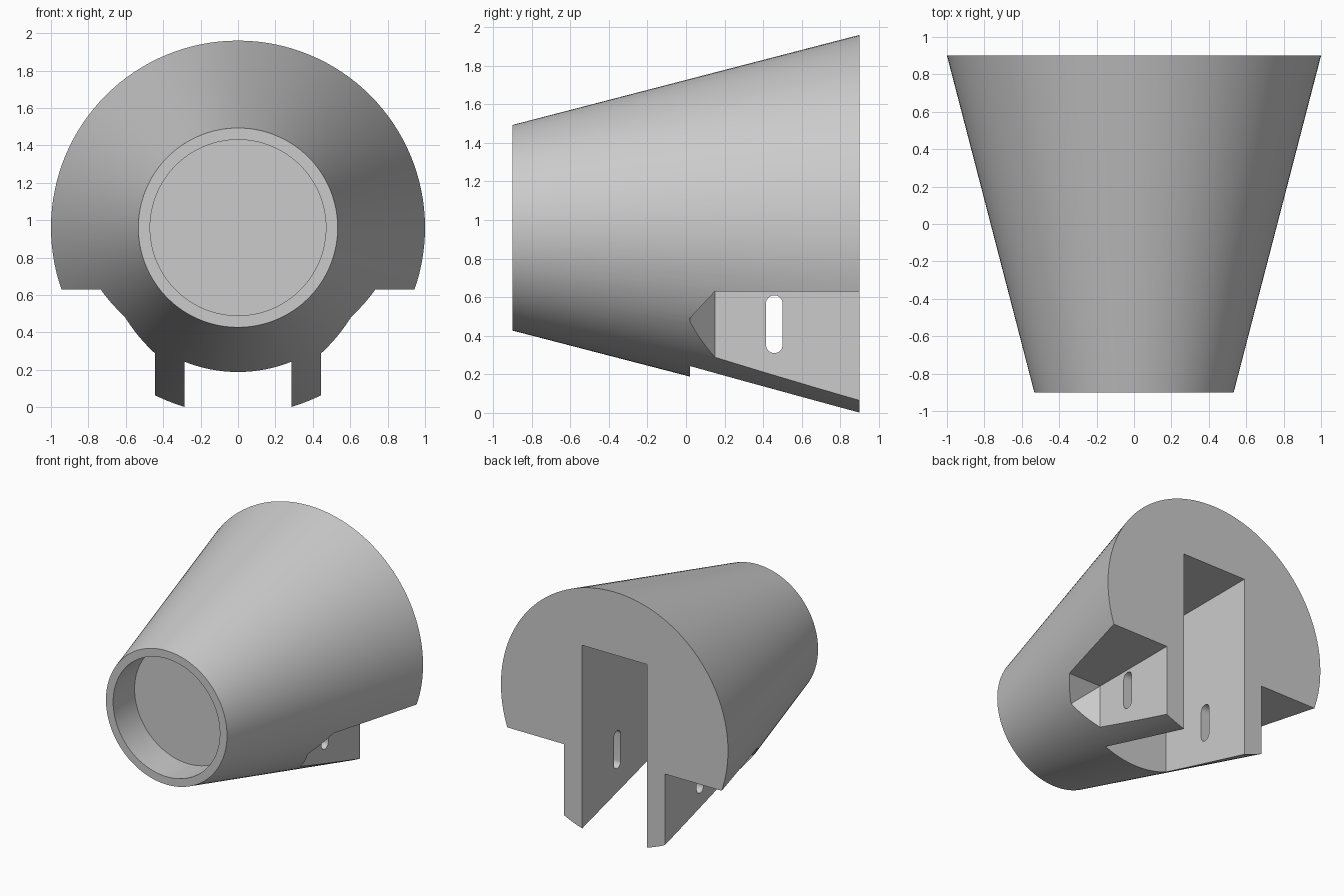
import bpy, bmesh, math
from mathutils import Matrix, Vector

if "Cube" in bpy.data.objects:
    bpy.data.objects.remove(bpy.data.objects["Cube"])

AXIS_Z = 0.96
FRONT, BACK = -0.9, 0.9

grey = bpy.data.materials.new("light grey")
grey.use_nodes = True
grey.diffuse_color = (0.6, 0.6, 0.6, 1)
grey.node_tree.nodes["Principled BSDF"].inputs["Base Color"].default_value = grey.diffuse_color


def loft(name, rings):
    """Closed solid through matching rings of points."""
    bm = bmesh.new()
    rows = [[bm.verts.new(p) for p in ring] for ring in rings]
    for a, b in zip(rows, rows[1:]):
        for i in range(len(a)):
            j = (i + 1) % len(a)
            bm.faces.new((a[i], a[j], b[j], b[i]))
    bm.faces.new(rows[0])
    bm.faces.new(rows[-1])
    bmesh.ops.recalc_face_normals(bm, faces=bm.faces)
    mesh = bpy.data.meshes.new(name)
    bm.to_mesh(mesh)
    bm.free()
    mesh.materials.append(grey)
    ob = bpy.data.objects.new(name, mesh)
    bpy.context.collection.objects.link(ob)
    return ob


def circle(radius, y, n=128):
    return [(radius * math.cos(math.tau * i / n), y,
             AXIS_Z + radius * math.sin(math.tau * i / n)) for i in range(n)]


def rect(x0, x1, z0, z1, y):
    return [(x0, y, z0), (x1, y, z0), (x1, y, z1), (x0, y, z1)]


def oblong(x, y, z, radius, half, n=16):
    """Upright rounded slot outline in the y-z plane."""
    pts = []
    for side in (1, -1):
        for i in range(n + 1):
            a = math.pi * i / n
            pts.append((x, y + side * radius * math.cos(a),
                        z + side * (half + radius * math.sin(a))))
    return pts


# Tapered body
body = loft("tapered_body", [circle(0.533, FRONT), circle(1.0, BACK)])

# Round recess in the small end, and the rear slot between the two legs
cutters = [
    loft("front_recess_cutter", [circle(0.47, FRONT - 0.1), circle(0.47, FRONT + 0.27)]),
    loft("rear_slot_cutter", [rect(-0.285, 0.285, -0.5, 1.46, y) for y in (0.02, 1.2)]),
]

# Side notches with tapered front ends
for side, word in ((1, "left"), (-1, "right")):
    cutters.append(loft(word + "_notch_cutter", [
        rect(side * 0.6, side * 1.5, -0.5, 0.49, 0.02),
        rect(side * 0.445, side * 1.5, -0.5, 0.63, 0.15),
        rect(side * 0.445, side * 1.5, -0.5, 0.63, 1.2)]))

# Oblong pin hole through both legs
cutters.append(loft("pin_hole_cutter",
                    [oblong(x, 0.458, 0.46, 0.043, 0.107) for x in (-0.6, 0.6)]))

for cutter in cutters:
    mod = body.modifiers.new(cutter.name, "BOOLEAN")
    mod.operation = "DIFFERENCE"
    mod.solver = "EXACT"
    mod.object = cutter
    cutter.hide_render = True

# Bake the cuts and remove the cutters
bpy.context.view_layer.update()
cut_mesh = bpy.data.meshes.new_from_object(
    body.evaluated_get(bpy.context.evaluated_depsgraph_get()))
body.modifiers.clear()
body.data = cut_mesh
for cutter in cutters:
    bpy.data.objects.remove(cutter)

# One flat colour, smooth cone with sharp edges
cut_mesh.materials.clear()
cut_mesh.materials.append(grey)
for face in cut_mesh.polygons:
    face.material_index = 0
bpy.ops.object.select_all(action="DESELECT")
body.select_set(True)
bpy.context.view_layer.objects.active = body
bpy.ops.object.shade_smooth_by_angle(angle=math.radians(25))
